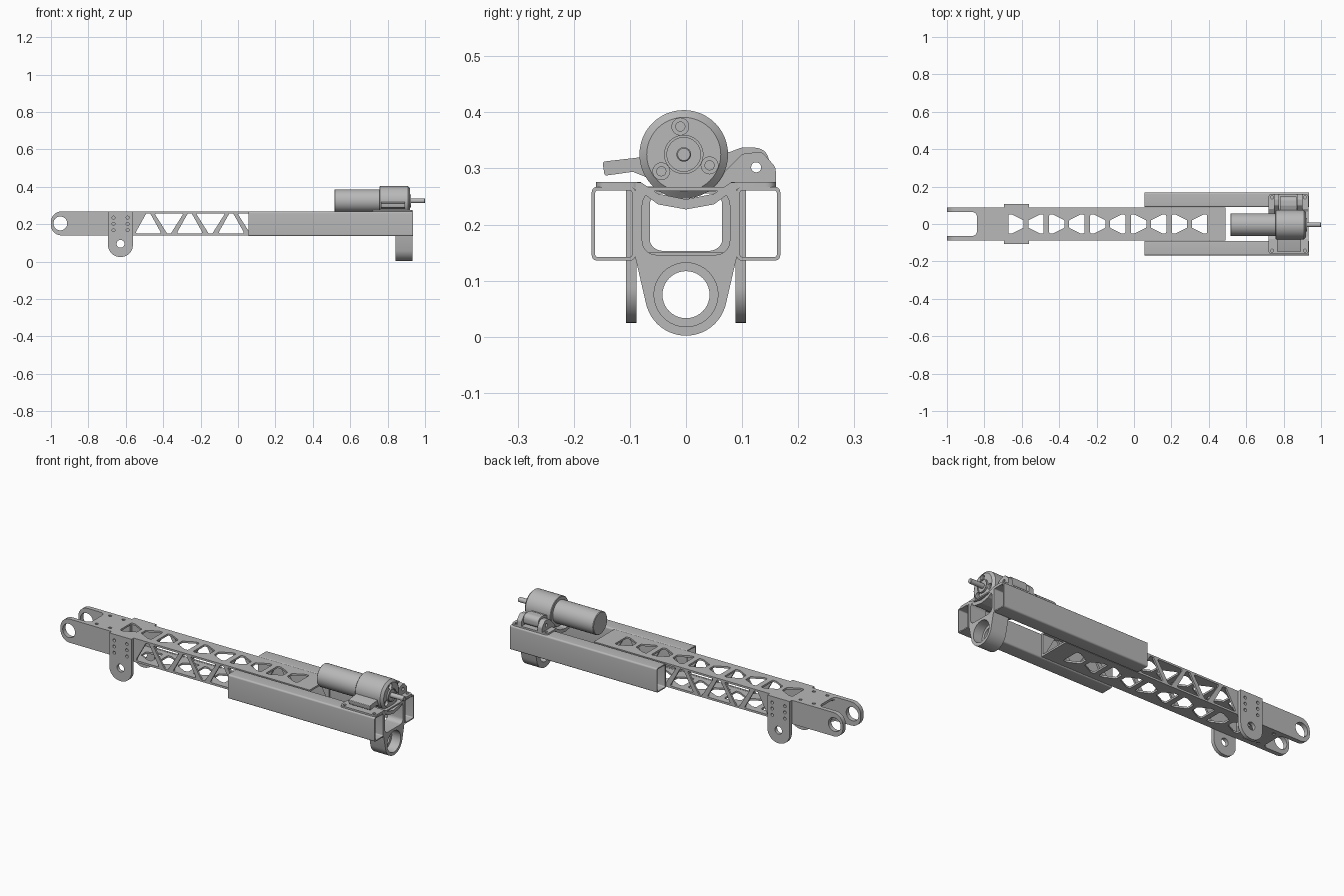
import bpy, bmesh
from math import pi, sin, cos, tan, radians
from mathutils import Vector, Matrix

if "Cube" in bpy.data.objects:
    bpy.data.objects.remove(bpy.data.objects["Cube"])

metal = bpy.data.materials.new("plain_grey_metal")
metal.use_nodes = True
GREY = (0.48, 0.48, 0.48, 1)
metal.diffuse_color = GREY
metal.node_tree.nodes["Principled BSDF"].inputs["Base Color"].default_value = GREY

AXES = {"x": lambda u, v, w: (w, u, v),
        "y": lambda u, v, w: (u, w, v),
        "z": lambda u, v, w: (u, v, w)}


def finish(name, bm):
    bmesh.ops.remove_doubles(bm, verts=bm.verts, dist=1e-5)
    bmesh.ops.recalc_face_normals(bm, faces=bm.faces)
    mesh = bpy.data.meshes.new(name)
    bm.to_mesh(mesh)
    bm.free()
    mesh.materials.clear()
    mesh.materials.append(metal)
    mesh.shade_smooth()
    mesh.set_sharp_from_angle(angle=radians(30))
    ob = bpy.data.objects.new(name, mesh)
    bpy.context.scene.collection.objects.link(ob)
    return ob


def circle(cx, cy, r, n=40):
    return [(cx + r * cos(2 * pi * i / n), cy + r * sin(2 * pi * i / n)) for i in range(n)]


def rounded(points, r, n=7):
    """Polygon with arcs at its corners; a third value in a point sets its own radius."""
    out = []
    for i, p in enumerate(points):
        here = Vector(p[:2])
        a = (Vector(points[i - 1][:2]) - here).normalized()
        b = (Vector(points[(i + 1) % len(points)][:2]) - here).normalized()
        rad = p[2] if len(p) > 2 else r
        half = a.angle(b) / 2
        if rad < 1e-4 or half > 1.55:
            out.append(here[:])
            continue
        centre = here + (a + b).normalized() * rad / sin(half)
        start = here + a * rad / tan(half) - centre
        end = here + b * rad / tan(half) - centre
        turn = start.angle_signed(end)
        for k in range(n + 1):
            out.append((centre + Matrix.Rotation(-turn * k / n, 2) @ start)[:])
    return out


def box(u0, u1, v0, v1, r=0.0):
    return rounded([(u0, v0), (u1, v0), (u1, v1), (u0, v1)], r)


def plate(name, axis, lo, hi, outline, holes=()):
    """Extrude an outline with holes along an axis."""
    curve = bpy.data.curves.new(name, "CURVE")
    curve.dimensions = "2D"
    curve.fill_mode = "BOTH"
    curve.extrude = (hi - lo) / 2
    for loop in [outline, *holes]:
        s = curve.splines.new("POLY")
        s.points.add(len(loop) - 1)
        for pt, (u, v) in zip(s.points, loop):
            pt.co = (u, v, 0, 1)
        s.use_cyclic_u = True
    temp = bpy.data.objects.new(name + "_temp", curve)
    mesh = bpy.data.meshes.new_from_object(temp)
    bm = bmesh.new()
    bm.from_mesh(mesh)
    bpy.data.objects.remove(temp)
    bpy.data.meshes.remove(mesh)
    bpy.data.curves.remove(curve)
    for v in bm.verts:
        v.co = AXES[axis](v.co.x, v.co.y, v.co.z + (lo + hi) / 2)
    return finish(name, bm)


def lathe(name, cy, cz, profile, n=48):
    """Turn (x, radius) points about an axis parallel to x."""
    bm = bmesh.new()
    vs = [bm.verts.new((x, cy, cz + r)) for x, r in profile]
    es = [bm.edges.new(pair) for pair in zip(vs, vs[1:])]
    bmesh.ops.spin(bm, geom=vs + es, cent=(0, cy, cz), axis=(1, 0, 0),
                   angle=2 * pi, steps=n, use_merge=True)
    return finish(name, bm)


W, Z0, Z1 = 0.088, 0.14, 0.268      # inner beam half width, bottom, top
MID = (Z0 + Z1) / 2
SIDES = (("left", 1), ("right", -1))

# Truss beam: side webs with alternating triangles
side_windows = []
for k in range(5):
    c = -0.48 + 0.222 * k
    side_windows.append(rounded([(c - 0.07, 0.151), (c + 0.07, 0.151), (c + 0.008, 0.262),
                                 (c - 0.008, 0.262)], 0.005, 4))
    c += 0.111
    if k < 4:
        side_windows.append(rounded([(c - 0.008, 0.147), (c + 0.008, 0.147), (c + 0.078, 0.258),
                                     (c - 0.078, 0.258)], 0.005, 4))
for side, s in SIDES:
    y = sorted((s * W, s * (W - 0.01)))
    plate(side + "_truss_web", "y", *y, box(-0.69, 0.49, Z0, Z1), side_windows)

# Truss beam: top and bottom with facing tapered windows
flat_windows = []
for k in range(5):
    for x, d in ((-0.672, 1), (-0.483, -1)):
        x += 0.2185 * k
        flat_windows.append(rounded([(x, -0.05), (x + d * 0.022, -0.05), (x + d * 0.082, -0.02),
                                     (x + d * 0.082, 0.02), (x + d * 0.022, 0.05), (x, 0.05)], 0.007, 4))
for name, z in (("top", Z1 - 0.01), ("bottom", Z0)):
    plate(name + "_truss_web", "z", z, z + 0.01, box(-0.69, 0.49, -W, W), flat_windows)

# Fork at the far end
for side, s in SIDES:
    y = sorted((s * W, s * 0.064))
    plate(side + "_fork_arm", "y", *y,
          rounded([(-1, Z0, 0.055), (-0.69, Z0), (-0.69, Z1), (-1, Z1, 0.055)], 0),
          [circle(-0.95, MID, 0.037)])
drills = [circle(x, y, 0.009, 16) for x in (-0.805, -0.725) for y in (-0.058, 0.058)]
notch = rounded([(-0.69, -W), (-0.69, W), (-0.935, W), (-0.935, 0.064), (-0.84, 0.064, 0.025),
                 (-0.84, -0.064, 0.025), (-0.935, -0.064), (-0.935, -W)], 0)
for name, z in (("top", Z1 - 0.013), ("bottom", Z0)):
    plate(name + "_fork_plate", "z", z, z + 0.013, notch, drills)
plate("fork_socket", "x", -0.835, -0.69, box(-0.07, 0.07, Z0 + 0.005, Z1 - 0.005),
      [box(-0.066, 0.066, 0.153, 0.256, 0.025)])

# Hanging pivot plates
pivot_holes = [circle(-0.628, 0.095, 0.021)] + [
    circle(x, z, 0.008, 16) for x in (-0.666, -0.59) for z in (0.235, 0.202, 0.168)]
for side, s in SIDES:
    y = sorted((s * W, s * 0.107))
    plate(side + "_pivot_plate", "y", *y,
          rounded([(-0.695, 0.025, 0.064), (-0.562, 0.025, 0.064), (-0.562, Z1), (-0.695, Z1)], 0, 16),
          pivot_holes)

# Outer rails
for side, s in SIDES:
    y0, y1 = sorted((s * 0.09, s * 0.168))
    plate(side + "_outer_rail", "x", 0.057, 0.935, box(y0, y1, 0.136, 0.267, 0.009),
          [box(y0 + 0.006, y1 - 0.006, 0.142, 0.261, 0.005)])

# End bracket with a stepped bearing eye
bracket = [(0.073 * cos(a), 0.075 + 0.073 * sin(a))
           for a in [radians(192 + 156 * i / 28) for i in range(29)]]
bracket += [(0.09, 0.14), (0.09, 0.267), (-0.09, 0.267), (-0.09, 0.14)]
window = box(-0.078, 0.078, 0.146, 0.26, 0.025)
for name, lo, hi, r in (("rear", 0.842, 0.88, 0.042), ("front", 0.88, 0.933, 0.057)):
    plate("end_bracket_" + name, "x", lo, hi, bracket, [window, circle(0, 0.075, r)])

# Motor cradle and its flanges
plate("motor_cradle", "x", 0.72, 0.932,
      rounded([(-0.115, 0.263), (-0.085, 0.262), (-0.05, 0.236), (0, 0.227), (0.05, 0.236),
               (0.085, 0.262), (0.115, 0.263), (0.115, 0.275), (0.08, 0.275), (0.05, 0.255),
               (0, 0.245), (-0.05, 0.255), (-0.08, 0.275), (-0.115, 0.275)], 0.004, 3))
for side, s in SIDES:
    y0, y1 = sorted((s * 0.08, s * 0.16))
    holes = [circle(x, s * 0.142, 0.008, 16) for x in (0.738, 0.914)]
    plate(side + "_cradle_flange", "z", 0.266, 0.276, box(0.718, 0.934, y0, y1, 0.018), holes)

# Clamp: hinge knuckle, hinge lugs and tightening arm
pin_hole = [circle(0.125, 0.302, 0.009, 20)]
plate("hinge_knuckle", "x", 0.78, 0.868,
      rounded([(0.04, 0.272), (0.148, 0.282, 0.02), (0.148, 0.337, 0.025), (0.098, 0.337, 0.015),
               (0.075, 0.328, 0.01), (0.04, 0.345)], 0), pin_hole)
for name, x in (("rear", 0.748), ("front", 0.872)):
    plate(name + "_hinge_lug", "x", x, x + 0.028,
          rounded([(0.05, 0.262), (0.16, 0.27), (0.16, 0.302, 0.02), (0.135, 0.33, 0.012),
                   (0.1, 0.326, 0.015), (0.05, 0.275)], 0), pin_hole)
plate("clamp_arm", "x", 0.765, 0.892,
      rounded([(-0.145, 0.287), (-0.095, 0.294), (-0.06, 0.28), (-0.06, 0.335), (-0.08, 0.32),
               (-0.149, 0.312)], 0.004, 3))

# Motor, gearbox and shaft
CY, CZ = -0.004, 0.325
lathe("motor_can", CY, CZ, [(0.515, 0), (0.515, 0.058), (0.518, 0.061), (0.77, 0.061), (0.77, 0)])
lathe("gearbox", CY, CZ, [(0.757, 0), (0.757, 0.076), (0.76, 0.079), (0.908, 0.079),
                          (0.92, 0.066), (0.9, 0.066), (0.9, 0)])
screws = [(CY + 0.05 * cos(a), CZ + 0.05 * sin(a)) for a in (radians(97 + 120 * i) for i in range(3))]
plate("gearbox_face", "x", 0.899, 0.918, circle(CY, CZ, 0.066, 48),
      [circle(y, z, 0.015, 24) for y, z in screws])
for i, (y, z) in enumerate(screws):
    lathe("face_screw_%d" % (i + 1), y, z, [(0.899, 0), (0.899, 0.009), (0.908, 0.009), (0.908, 0)], 20)
lathe("shaft_boss", CY, CZ, [(0.91, 0), (0.91, 0.035), (0.926, 0.035), (0.926, 0.03), (0.921, 0.03),
                             (0.921, 0)])
lathe("output_shaft", CY, CZ, [(0.91, 0), (0.91, 0.013), (0.998, 0.013), (1.0, 0.011), (1.0, 0)], 24)
